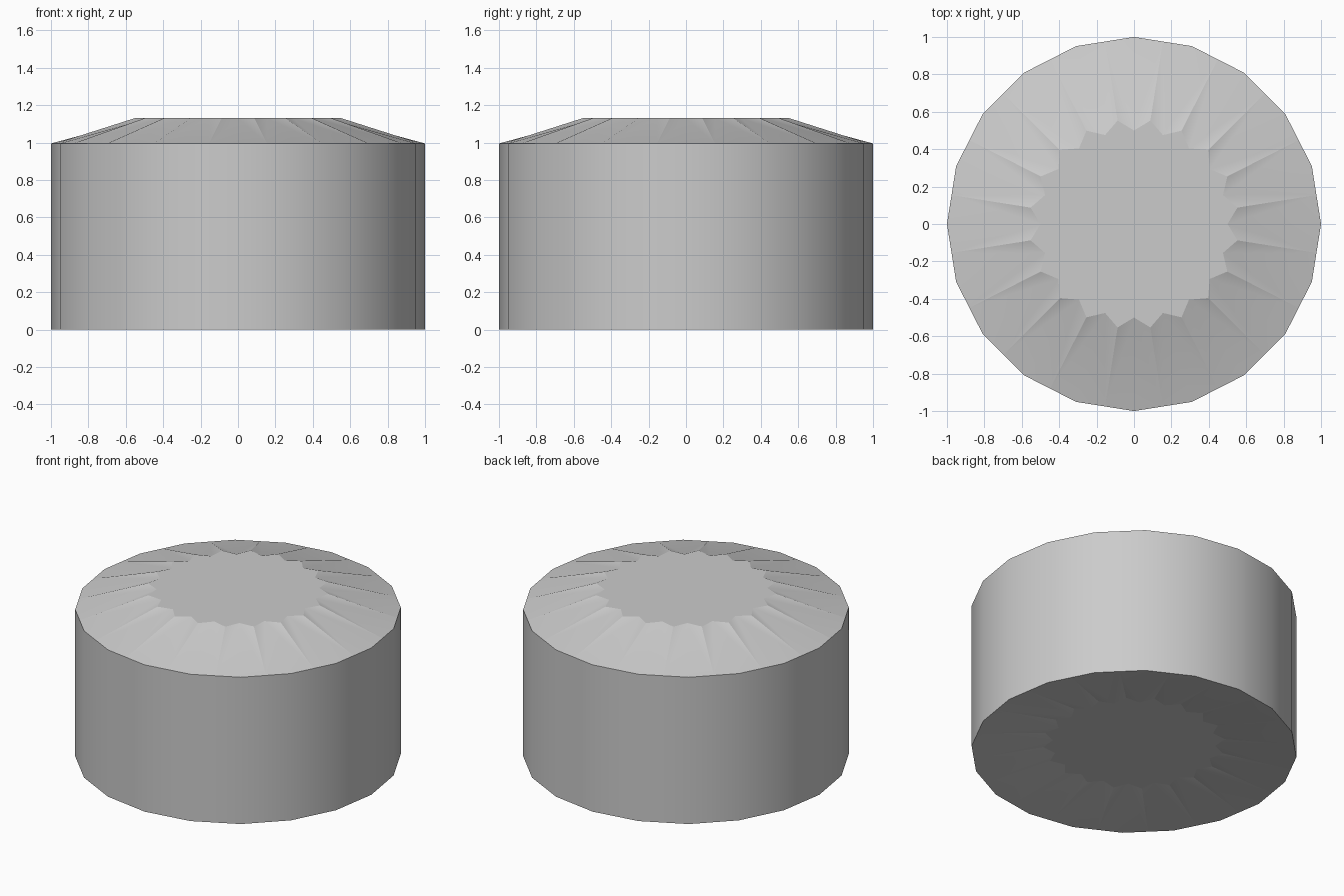
import bpy, bmesh
from math import cos, sin, pi

if "Cube" in bpy.data.objects:
    bpy.data.objects.remove(bpy.data.objects["Cube"])

SIDES = 20
N = SIDES * 2          # corners plus edge midpoints
RIM, TOP = 0.995, 1.13  # wall height and height of the domed star
RECESS = 0.06           # shallow recess underneath

bm = bmesh.new()


def ring(r_even, r_odd, z):
    """Ring alternating between corner radius and midpoint radius."""
    verts = []
    for i in range(N):
        r = r_odd if i % 2 else r_even
        a = 2 * pi * i / N
        verts.append(bm.verts.new((r * cos(a), r * sin(a), z)))
    return verts


def wall(a, b):
    for i in range(N):
        j = (i + 1) % N
        bm.faces.new((a[i], a[j], b[j], b[i])).smooth = True


def flutes(inner, outer, up):
    """Grooves between star and rim, creased from each notch to the midpoints."""
    for i in range(0, N, 2):
        for j in ((i + 1) % N, (i - 1) % N):
            flip = (j == (i + 1) % N) != up
            for tri in ((inner[i], outer[i], outer[j]),
                        (inner[i], outer[j], inner[j])):
                face = bm.faces.new(tri[::-1] if flip else tri)
                face.smooth = True
        # Crisp radial ridge between neighbouring grooves
        bm.edges.get((inner[i + 1], outer[i + 1])).smooth = False


# Rings from the recessed underside to the raised star on top
mid = cos(pi / SIDES)
under = ring(0.5, 0.56, RECESS)
base = ring(1, mid, 0)
rim = ring(1, mid, RIM)
star = ring(0.5, 0.56, TOP)

wall(base, rim)
flutes(star, rim, True)
flutes(under, base, False)

# Flat star-shaped centres
bm.faces.new(under[::-1])
bm.faces.new(star)

# Crisp rims and star outlines
for r in (under, base, rim, star):
    for i in range(N):
        bm.edges.get((r[i], r[(i + 1) % N])).smooth = False

bm.normal_update()
mesh = bpy.data.meshes.new("fluted_drum")
bm.to_mesh(mesh)
bm.free()
drum = bpy.data.objects.new("fluted_drum", mesh)
bpy.context.collection.objects.link(drum)
